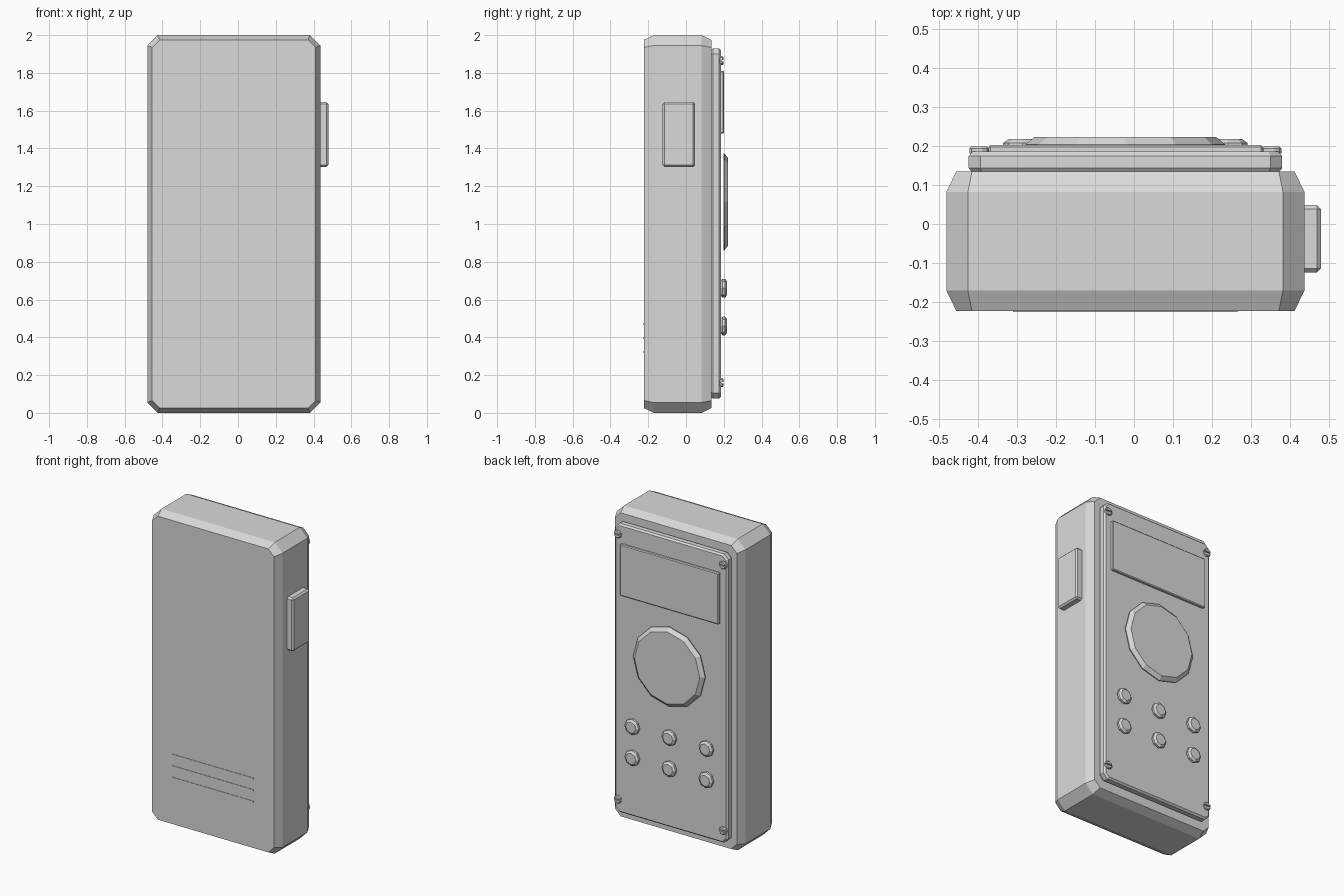
import bpy, bmesh, math

if "Cube" in bpy.data.objects:
    bpy.data.objects.remove(bpy.data.objects["Cube"])

grey = bpy.data.materials.new("light_grey")
grey.diffuse_color = (0.7, 0.7, 0.7, 1)
grey.use_nodes = True
grey.node_tree.nodes["Principled BSDF"].inputs["Base Color"].default_value = grey.diffuse_color


def loft(name, rings):
    """Join matching (x, z) outlines at depths y into one closed solid."""
    bm = bmesh.new()
    loops = [[bm.verts.new((x, y, z)) for x, z in pts] for y, pts in rings]
    for a, b in zip(loops, loops[1:]):
        n = len(a)
        for i in range(n):
            j = (i + 1) % n
            bm.faces.new((a[i], a[j], b[j], b[i]))
    bm.faces.new(loops[0])
    bm.faces.new(loops[-1])
    bmesh.ops.recalc_face_normals(bm, faces=bm.faces)
    me = bpy.data.meshes.new(name)
    bm.to_mesh(me)
    bm.free()
    me.materials.append(grey)
    ob = bpy.data.objects.new(name, me)
    bpy.context.collection.objects.link(ob)
    return ob


def octagon(x0, x1, z0, z1, cut, inset=0):
    """Rectangle with cut corners, shrunk evenly by inset."""
    x0, x1, z0, z1 = x0 + inset, x1 - inset, z0 + inset, z1 - inset
    c = cut - inset * (2 - math.sqrt(2))
    return [(x0 + c, z0), (x1 - c, z0), (x1, z0 + c), (x1, z1 - c),
            (x1 - c, z1), (x0 + c, z1), (x0, z1 - c), (x0, z0 + c)]


def slab(name, box, cut, steps):
    return loft(name, [(y, octagon(*box, cut, i)) for y, i in steps])


def disc(name, x, z, sides, steps):
    def ring(r):
        return [(x + r * math.cos(math.tau * k / sides),
                 z + r * math.sin(math.tau * k / sides)) for k in range(sides)]
    return loft(name, [(y, ring(r)) for y, r in steps])


def block(name, x, y, z, bevel):
    ob = loft(name, [(yy, [(x[0], z[0]), (x[1], z[0]), (x[1], z[1]), (x[0], z[1])])
                     for yy in y])
    if bevel:
        m = ob.modifiers.new("bevel", 'BEVEL')
        m.width, m.segments = bevel, 1
    return ob


CX = -0.022  # centre line of the case

# Chamfered case and control plate
slab("case", (-0.48, 0.436, 0, 2), 0.055,
     [(-0.222, 0.025), (-0.17, 0), (0.082, 0), (0.134, 0.025)])
slab("control_plate", (-0.423, 0.379, 0.075, 1.93), 0.03,
     [(0.13, 0.01), (0.143, 0), (0.174, 0), (0.185, 0.01)])

# Screen, dial and push buttons
block("screen", (-0.372, 0.33), (0.18, 0.202), (1.48, 1.81), 0.005)
disc("dial", CX, 1.117, 12, [(0.198, 0.256), (0.203, 0.256), (0.223, 0.232)])
for z in (0.66, 0.46):
    for dx in (-0.263, 0, 0.263):
        disc("push_button", CX + dx, z, 8,
             [(0.185, 0.04), (0.193, 0.05), (0.207, 0.05), (0.217, 0.036)])

# Slotted corner screws: a base disc and two half heads
for x in (-0.396, 0.352):
    for z in (0.16, 1.865):
        disc("screw_base", x, z, 10, [(0.18, 0.025), (0.188, 0.025)])
        for s in (-1, 1):
            def half(r):
                return [(x + r * math.cos(math.pi * k / 5),
                         z + s * (0.004 + (r - 0.004) * math.sin(math.pi * k / 5)))
                        for k in range(6)]
            loft("screw_head", [(0.186, half(0.025)), (0.193, half(0.025)),
                                (0.198, half(0.02))])

# Side key
block("side_key", (0.42, 0.478), (-0.124, 0.048), (1.302, 1.645), 0.01)

# Thin ribs low on the plain face
for z in (0.322, 0.396, 0.47):
    block("front_rib", (-0.31, 0.265), (-0.225, -0.215), (z - 0.005, z + 0.005), 0)
